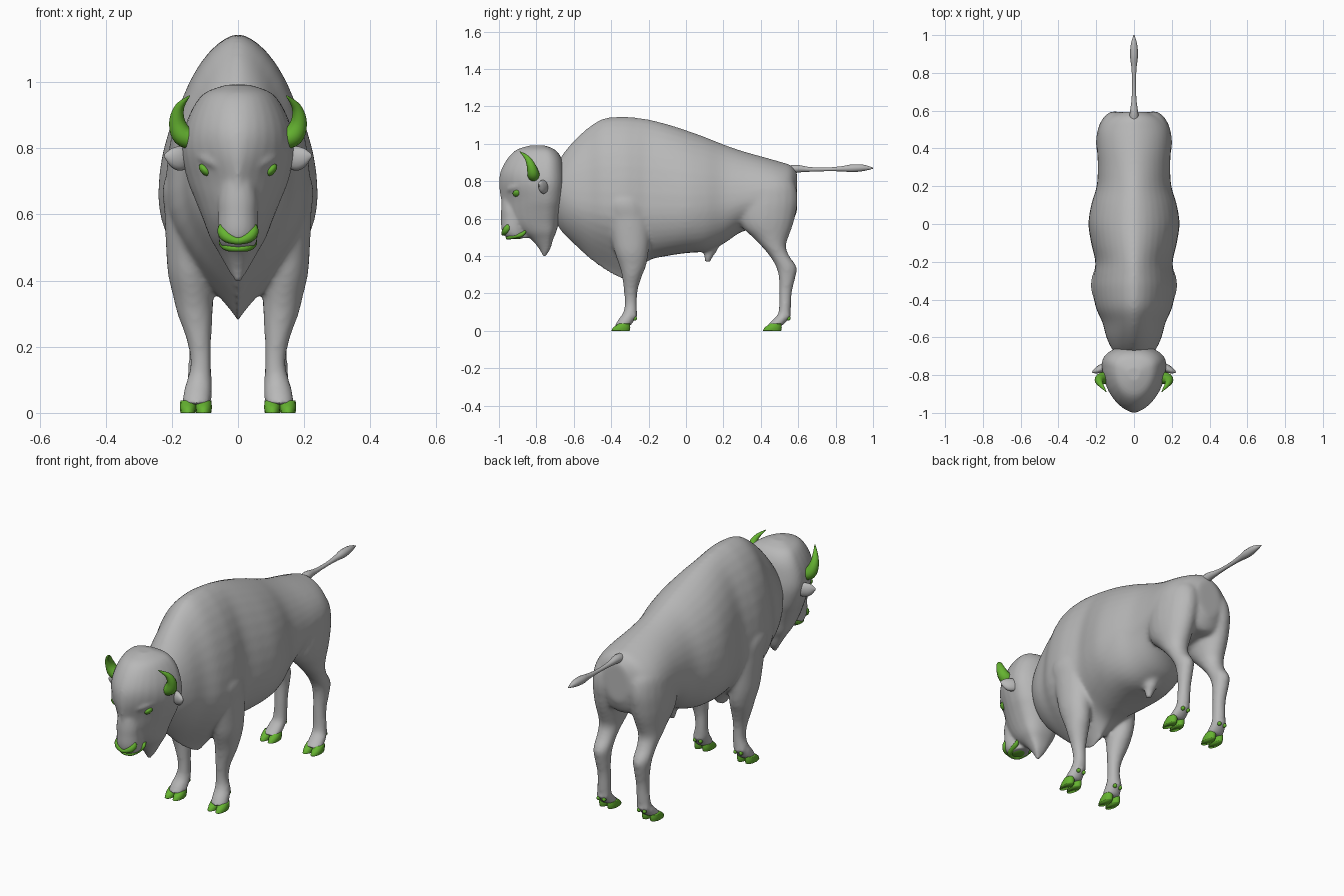
import bpy
import bmesh
from math import sin, cos, pi, copysign
from mathutils import Vector, Matrix

cube = bpy.data.objects.get("Cube")
if cube:
    bpy.data.objects.remove(cube, do_unlink=True)

X, Y, Z = Matrix.Identity(3)


def make_material(name, color):
    mat = bpy.data.materials.new(name)
    mat.use_nodes = True
    mat.diffuse_color = color
    mat.node_tree.nodes["Principled BSDF"].inputs["Base Color"].default_value = color
    return mat


grey = make_material("hide grey", (0.48, 0.48, 0.48, 1))
green = make_material("horn green", (0.13, 0.45, 0.03, 1))


def spline(rows, steps=5):
    """Smooth curve through all columns of the rows."""
    out = []
    last = len(rows) - 1
    for i in range(last):
        quad = list(zip(rows[max(i - 1, 0)], rows[i], rows[i + 1], rows[min(i + 2, last)]))
        for s in range(steps):
            t = s / steps
            out.append([b + t / 2 * (c - a + t * (2*a - 5*b + 4*c - d + t * (3*b - 3*c + d - a)))
                        for a, b, c, d in quad])
    return out + [list(rows[-1])]


def skin(bm, rings):
    """Join rings of points into a closed shell."""
    loops = [[bm.verts.new(p) for p in ring] for ring in rings]
    n = len(loops[0])
    faces = [bm.faces.new(loops[0]), bm.faces.new(loops[-1])]
    for lower, upper in zip(loops, loops[1:]):
        for i in range(n):
            j = (i + 1) % n
            faces.append(bm.faces.new((lower[i], lower[j], upper[j], upper[i])))
    bmesh.ops.recalc_face_normals(bm, faces=faces)


def circle(n):
    return [(cos(2 * pi * i / n), sin(2 * pi * i / n)) for i in range(n)]


def power(value, exponent):
    return copysign(abs(value) ** exponent, value)


def column(bm, rows, side=1, n=20):
    """Horizontal rings: x, y, z, x radius, y radius."""
    skin(bm, [[(side * (x + rx * c), y + ry * s, z) for c, s in circle(n)]
              for x, y, z, rx, ry in spline(rows)])


def tube(bm, rows, side=1, ref=Y, flat=1, n=14):
    """Round rings along a path: x, y, z, radius."""
    pts = spline(rows)
    rings = []
    for i, (x, y, z, r) in enumerate(pts):
        ahead, behind = pts[min(i + 1, len(pts) - 1)], pts[max(i - 1, 0)]
        tangent = (Vector(ahead[:3]) - Vector(behind[:3])).normalized()
        u = tangent.cross(ref).normalized()
        v = tangent.cross(u) * flat
        rings.append([(side * p.x, p.y, p.z) for p in
                      (Vector((x, y, z)) + r * (u * c + v * s) for c, s in circle(n))])
    skin(bm, rings)


def ball(bm, center, radii, turn=0):
    matrix = (Matrix.Translation(center) @ Matrix.Rotation(turn, 4, 'Y')
              @ Matrix.Diagonal((*radii, 1)))
    bmesh.ops.create_uvsphere(bm, u_segments=14, v_segments=8, radius=1, matrix=matrix)


def finish(bm, name, mat, voxel=0, rounds=0):
    mesh = bpy.data.meshes.new(name)
    bm.to_mesh(mesh)
    bm.free()
    mesh.materials.append(mat)
    for poly in mesh.polygons:
        poly.use_smooth = True
    obj = bpy.data.objects.new(name, mesh)
    bpy.context.collection.objects.link(obj)
    if voxel:
        blend = obj.modifiers.new("blend", 'REMESH')
        blend.mode = 'VOXEL'
        blend.voxel_size = voxel
        blend.use_smooth_shade = True
        soften = obj.modifiers.new("soften", 'SMOOTH')
        soften.factor = 0.5
        soften.iterations = rounds


# Trunk rings: y, bottom, widest height, top, half width, keel sharpness
trunk = [
    (-.72, .62, .76, .84, .07, 1.1), (-.665, .53, .73, .935, .115, 1.3),
    (-.6, .463, .7, 1.015, .146, 1.6), (-.52, .388, .68, 1.088, .168, 2),
    (-.44, .328, .67, 1.135, .203, 2.4), (-.34, .277, .66, 1.145, .219, 2.6),
    (-.27, .3, .66, 1.14, .213, 2.2), (-.2, .375, .66, 1.13, .205, 1.2),
    (-.1, .4, .66, 1.105, .227, .9), (0, .415, .66, 1.073, .241, .8),
    (.1, .425, .67, 1.037, .227, .8), (.2, .465, .68, .997, .198, .9),
    (.3, .53, .7, .962, .192, 1), (.42, .55, .72, .928, .195, 1),
    (.5, .56, .73, .905, .185, 1), (.56, .57, .74, .885, .145, 1),
    (.594, .64, .75, .845, .07, 1)]
# Leg rings: x, y, z, x radius, y radius
front_leg = [
    (.12, -.33, .82, .03, .05), (.138, -.33, .7, .086, .115), (.144, -.308, .6, .078, .115),
    (.147, -.297, .5, .071, .103), (.144, -.291, .42, .068, .091), (.136, -.285, .35, .06, .073),
    (.13, -.288, .3, .054, .056), (.118, -.295, .22, .038, .038), (.112, -.295, .15, .032, .034),
    (.117, -.298, .1, .038, .037), (.122, -.315, .065, .043, .044), (.126, -.34, .025, .046, .044)]
hind_leg = [
    (.08, .46, .86, .03, .05), (.095, .445, .79, .085, .135), (.103, .434, .7, .096, .164),
    (.108, .43, .61, .092, .154), (.112, .435, .55, .081, .132), (.114, .452, .5, .069, .096),
    (.117, .47, .45, .058, .065), (.118, .5, .4, .049, .053), (.118, .537, .34, .045, .055),
    (.117, .54, .28, .039, .044), (.115, .532, .2, .034, .034), (.118, .527, .1, .036, .033),
    (.122, .51, .065, .042, .041), (.126, .47, .025, .046, .044)]
# Feet: name, hoof y, dewclaw y
feet = (("front", -.35, -.275), ("hind", .46, .546))

# Body: trunk, legs, fetlocks and sheath blended into one hide
bm = bmesh.new()
skin(bm, [[(w * power(c, q if s < 0 else 1.18), y, zw + s * (zt - zw if s > 0 else zw - zb))
           for c, s in circle(40)] for y, zb, zw, zt, w, q in spline(trunk)])
for side in (1, -1):
    column(bm, front_leg, side)
    column(bm, hind_leg, side)
    for place, toe_y, claw_y in feet:
        ball(bm, (side * .12, claw_y - .002, .08), (.034, .018, .018))
tube(bm, [(0, .15, .5, .045), (0, .13, .43, .034), (0, .12, .4, .024), (0, .115, .366, .016)])
finish(bm, "body", grey, voxel=.01, rounds=11)

# Head: skull and beard rings (z, front, back, half width, front taper), muzzle and brows
skull = [
    (.992, -.83, -.76, .035, 1), (.968, -.905, -.7, .1, 1), (.92, -.955, -.665, .138, 1.05),
    (.85, -.992, -.65, .164, 1.15), (.78, -1, -.645, .17, 1.35), (.7, -.99, -.652, .152, 1.7),
    (.64, -.98, -.665, .128, 1.7), (.58, -.95, -.68, .104, 1.5), (.53, -.89, -.693, .085, 1.2),
    (.49, -.83, -.71, .062, 1), (.44, -.787, -.725, .034, 1), (.398, -.765, -.75, .01, 1)]
bm = bmesh.new()
rings = []
for z, front, back, w, taper in spline(skull):
    mid = back + (front - back) * .27
    rings.append([(w * power(c, taper if s < 0 else .85),
                   mid + s * (mid - front if s < 0 else back - mid), z) for c, s in circle(32)])
skin(bm, rings)
column(bm, [(0, -.935, .78, .03, .04), (0, -.932, .66, .058, .056), (0, -.926, .6, .061, .063),
            (0, -.924, .55, .062, .064), (0, -.915, .515, .056, .062), (0, -.9, .495, .045, .055)])
for side in (1, -1):
    tube(bm, [(.05, -.955, .745, .01), (.085, -.925, .765, .02), (.125, -.865, .785, .016)], side, Z)
finish(bm, "head", grey, voxel=.008, rounds=7)

# Paired features of the head and feet
for side, label in ((1, "left"), (-1, "right")):
    bm = bmesh.new()
    tube(bm, [(.13, -.812, .825, .031), (.168, -.817, .84, .032), (.184, -.828, .882, .024),
              (.176, -.85, .925, .014), (.147, -.888, .958, .002)], side)
    finish(bm, label + "_horn", green)

    bm = bmesh.new()
    tube(bm, [(.13, -.74, .765, .018), (.155, -.752, .768, .032), (.178, -.766, .77, .037),
              (.203, -.778, .775, .026), (.223, -.785, .778, .004)], side, flat=.55)
    finish(bm, label + "_ear", grey)

    bm = bmesh.new()
    ball(bm, (side * .099, -.902, .734), (.024, .025, .014), -side * .8)
    finish(bm, label + "_eye", green)

    for place, toe_y, claw_y in feet:
        bm = bmesh.new()
        for x in (.104, .151):
            column(bm, [(x, toe_y, 0, .023, .049), (x, toe_y + .007, .018, .025, .045),
                        (x, toe_y + .02, .038, .023, .03)], side, 12)
        finish(bm, label + "_" + place + "_hoof", green)
        bm = bmesh.new()
        for x in (.104, .137):
            ball(bm, (side * x, claw_y + .002, .066), (.01, .012, .011))
        finish(bm, label + "_" + place + "_dewclaws", green)


# Lips: half paths mirrored across the middle
def lip(bm, half, flat):
    tube(bm, half + [(-x, y, z, r) for x, y, z, r in reversed(half[:-1])], ref=Z, flat=flat)


bm = bmesh.new()
lip(bm, [(.046, -.95, .574, .006), (.046, -.953, .552, .017),
         (.033, -.967, .532, .017), (0, -.977, .52, .011)], 1)
finish(bm, "nostrils_and_upper_lip", green)
bm = bmesh.new()
lip(bm, [(.046, -.858, .535, .007), (.045, -.88, .514, .013),
         (.031, -.938, .501, .013), (0, -.953, .497, .011)], .9)
ball(bm, (0, -.91, .504), (.038, .05, .014))
finish(bm, "lower_lip", green)

# Tail with tuft
bm = bmesh.new()
tube(bm, [(0, .54, .855, .026), (0, .59, .866, .022), (0, .66, .863, .013), (0, .75, .863, .01),
          (0, .83, .866, .014), (0, .89, .869, .021), (0, .95, .871, .017), (0, 1, .869, .003)], ref=Z)
finish(bm, "tail", grey)
